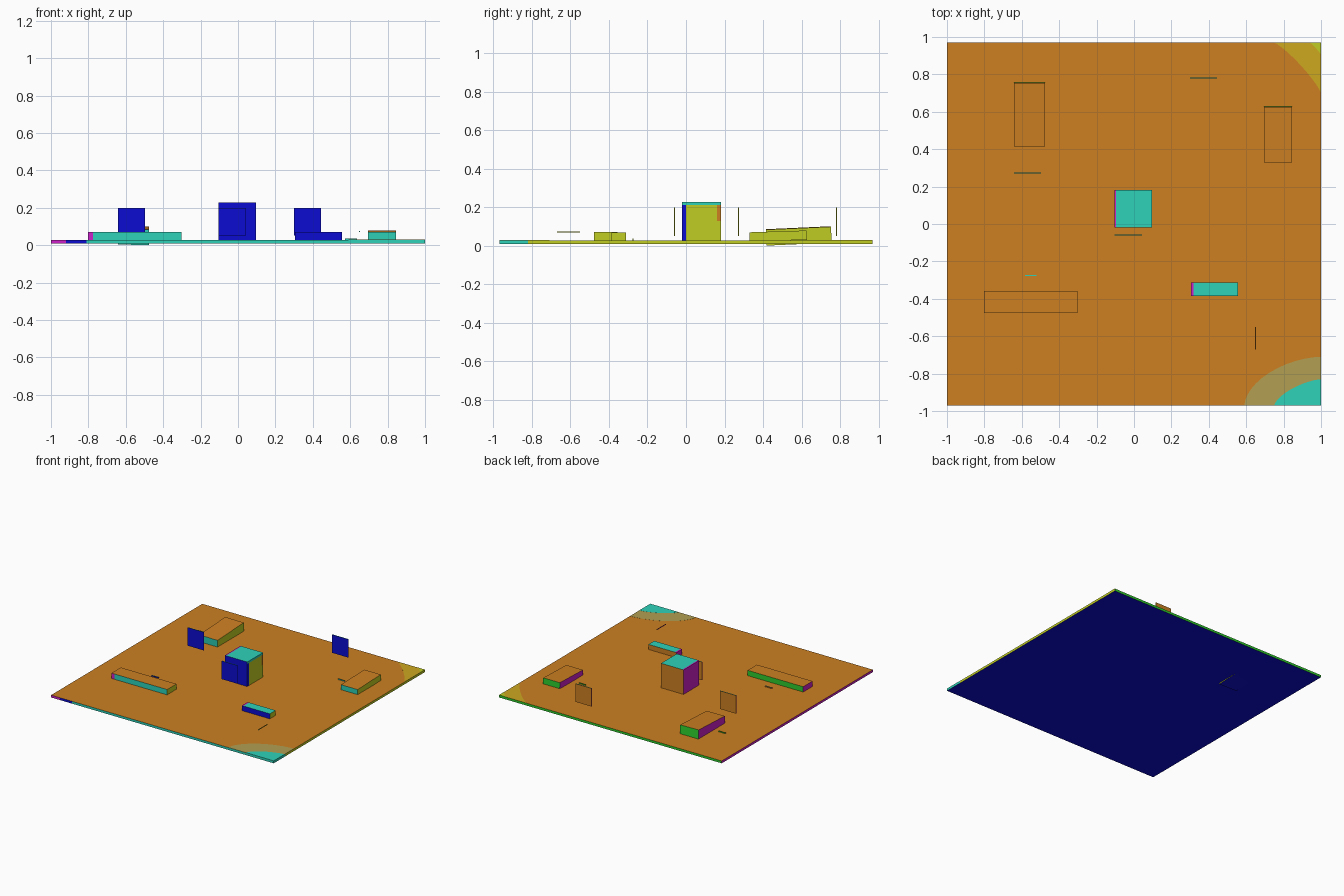
import bpy, bmesh, math
from mathutils import Vector, Matrix

if "Cube" in bpy.data.objects:
    bpy.data.objects.remove(bpy.data.objects["Cube"])


def lin(c):
    c /= 255
    return c / 12.92 if c <= 0.04045 else ((c + 0.055) / 1.055) ** 2.4


COLOURS = {
    "orange": (205, 128, 34), "teal": (46, 210, 185), "blue": (12, 12, 210),
    "lime": (192, 205, 36), "purple": (205, 32, 200), "green": (45, 205, 45),
    "tan": (178, 160, 82), "gold": (205, 168, 32),
}
MATS = {}
for name, rgb in COLOURS.items():
    m = bpy.data.materials.new(name)
    m.diffuse_color = (*[lin(c) for c in rgb], 1)
    m.use_nodes = True
    m.node_tree.nodes["Principled BSDF"].inputs["Base Color"].default_value = m.diffuse_color
    MATS[name] = m
ORDER = list(COLOURS)

# Colour by facing direction: two schemes
WARM_TOP = dict(top="orange", front="teal", right="lime", back="green", left="purple", bottom="blue")
COOL_TOP = dict(top="teal", front="blue", right="lime", back="orange", left="purple", bottom="green")


def side_of(n):
    i = max(range(3), key=lambda k: abs(n[k]))
    return (("left", "right"), ("front", "back"), ("bottom", "top"))[i][n[i] > 0]


def finish(name, bm):
    me = bpy.data.meshes.new(name)
    bm.to_mesh(me)
    bm.free()
    for c in ORDER:
        me.materials.append(MATS[c])
    ob = bpy.data.objects.new(name, me)
    bpy.context.collection.objects.link(ob)
    return ob


def box(name, xs, ys, zs, scheme, cuts=(), rule=None, tilt=(0, 0)):
    """Box from ranges; cuts are (axis, value, side) lines used by the paint rule."""
    bm = bmesh.new()
    bmesh.ops.create_cube(bm, size=1)
    c = Vector([(a + b) / 2 for a, b in (xs, ys, zs)])
    for v in bm.verts:
        v.co = Vector(c[i] + v.co[i] * ((xs, ys, zs)[i][1] - (xs, ys, zs)[i][0]) for i in range(3))
    bm.normal_update()
    for axis, value, side in cuts:
        faces = [f for f in bm.faces if side_of(f.normal) == side]
        geom = set(faces)
        for f in faces:
            geom.update(f.edges)
            geom.update(f.verts)
        co, no = Vector(), Vector()
        co[axis], no[axis] = value, 1
        bmesh.ops.bisect_plane(bm, geom=list(geom), plane_co=co, plane_no=no)
        bm.normal_update()
    for f in bm.faces:
        s = side_of(f.normal)
        p = f.calc_center_median()
        f.material_index = ORDER.index((rule and rule(s, p)) or scheme[s])
    rot = Matrix.Rotation(math.radians(tilt[0]), 3, 'X') @ Matrix.Rotation(math.radians(tilt[1]), 3, 'Y')
    bmesh.ops.rotate(bm, cent=c, matrix=rot, verts=bm.verts)
    return finish(name, bm)


# Ground slab with painted ends on its rims
def slab_rule(s, p):
    if s == "front":
        return "purple" if p.x < -0.92 else "blue" if p.x < -0.81 else None
    if s == "right" and p.y < -0.82:
        return "teal"


box("ground_slab", (-1, 1), (-0.97, 0.97), (0.01, 0.029), WARM_TOP,
    [(0, -0.92, "front"), (0, -0.81, "front"), (1, -0.82, "right")], slab_rule)


# Curved corner patches: thin plates, outline given in plan
def patch(name, outline, z, colour):
    bm = bmesh.new()
    f = bm.faces.new([bm.verts.new((x, y, z)) for x, y in outline])
    f.normal_update()
    if f.normal.z < 0:
        f.normal_flip()
    f.material_index = ORDER.index(colour)
    ext = bmesh.ops.extrude_face_region(bm, geom=[f])
    bmesh.ops.translate(bm, vec=(0, 0, 0.001), verts=[g for g in ext["geom"] if isinstance(g, bmesh.types.BMVert)])
    bmesh.ops.recalc_face_normals(bm, faces=bm.faces)
    for g in bm.faces:
        g.material_index = ORDER.index(colour)
    finish(name, bm)


def corner(y, rx, ry, power):
    """Corner outline at x = 1; power below 2 flattens the arc."""
    s = 1 if y < 0 else -1
    arc = []
    for i in range(13):
        a = math.pi / 2 * i / 12
        arc.append((1 - rx * math.cos(a) ** (2 / power), y + s * ry * math.sin(a) ** (2 / power)))
    return [(1, y)] + arc


patch("front_corner_ring", corner(-0.97, 0.41, 0.26, 1.75), 0.0285, "tan")
patch("front_corner_patch", corner(-0.97, 0.25, 0.14, 1.5), 0.0292, "teal")
patch("back_corner_ring", corner(0.97, 0.25, 0.27, 0.85), 0.0285, "gold")
patch("back_corner_patch", corner(0.97, 0.06, 0.065, 0.9), 0.0292, "lime")


# Central cube with painted edges
def cube_rule(s, p):
    if s == "top" and p.x < -0.095:
        return "purple"
    if s == "right":
        if p.z > 0.212:
            return "teal"
        if p.y < 0:
            return "blue"
        if p.y > 0.16 and p.z > 0.13:
            return "orange"


box("central_cube", (-0.105, 0.097), (-0.02, 0.182), (0.02, 0.228), COOL_TOP,
    [(0, -0.095, "top"), (2, 0.212, "right"), (1, 0.0, "right"), (1, 0.16, "right"), (2, 0.13, "right")],
    cube_rule)

# Low blocks
box("front_block", (-0.803, -0.303), (-0.477, -0.357), (0.02, 0.072), WARM_TOP,
    [(0, -0.775, "front")], lambda s, p: "purple" if s == "front" and p.x < -0.775 else None)
box("small_block", (0.305, 0.556), (-0.386, -0.312), (0.02, 0.07), COOL_TOP,
    [(0, 0.318, "top")], lambda s, p: "purple" if s == "top" and p.x < 0.318 else None)
box("back_left_block", (-0.641, -0.476), (0.417, 0.755), (0.01, 0.093), WARM_TOP, tilt=(2.6, 0.8))
box("right_block", (0.695, 0.844), (0.33, 0.627), (0.027, 0.075), WARM_TOP, tilt=(1.8, 0))

# Thin upright panels
for name, x, y in (("cube_panel", -0.103, -0.062), ("left_panel", -0.642, 0.271), ("back_panel", 0.3, 0.779)):
    box(name, (x, x + 0.145), (y, y + 0.005), (0.052, 0.2), COOL_TOP)

# Thin rods lying on or just above the slab
for name, x, y, scheme in (("left_rod", -0.75, 0.561, WARM_TOP), ("right_rod", 0.572, 0.463, WARM_TOP),
                           ("front_rod", -0.583, -0.277, COOL_TOP)):
    box(name, (x, x + 0.063), (y, y + 0.005), (0.028, 0.037), scheme)
box("side_rod", (0.647, 0.652), (-0.67, -0.55), (0.07, 0.075), WARM_TOP)
